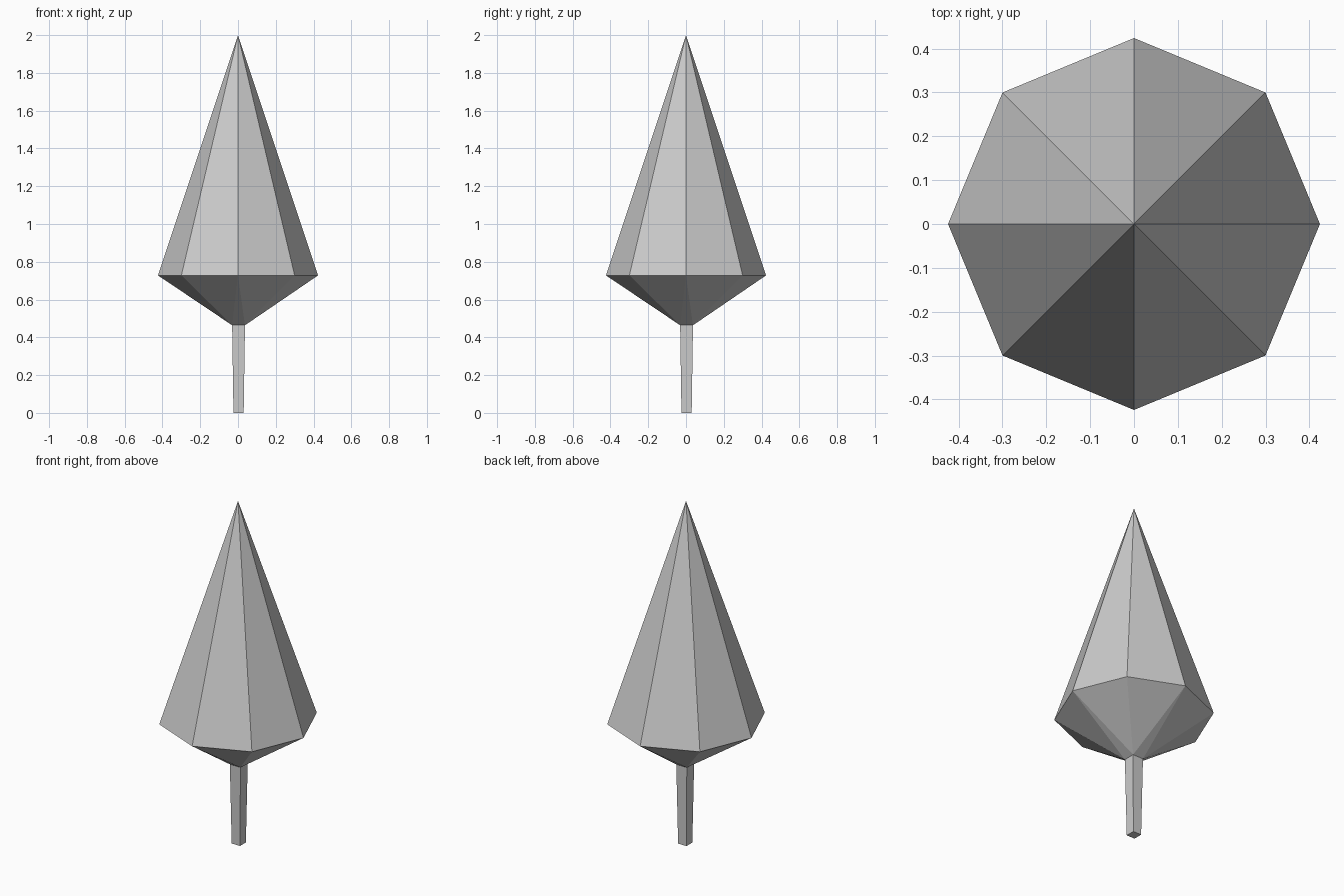
import bpy, bmesh
from math import sin, cos, pi

if "Cube" in bpy.data.objects:
    bpy.data.objects.remove(bpy.data.objects["Cube"])

Z_TRUNK, Z_RIM, Z_TOP = 0.464, 0.728, 2.0
RIM = 0.424
OFF = 0.003  # slight trunk offset


def ring(bm, n, radius, z, turn=0.0, off=0.0):
    return [bm.verts.new((radius * cos(turn + 2 * pi * i / n) + off,
                          radius * sin(turn + 2 * pi * i / n) + off, z))
            for i in range(n)]


def finish(bm, name):
    bmesh.ops.recalc_face_normals(bm, faces=bm.faces)
    mesh = bpy.data.meshes.new(name)
    bm.to_mesh(mesh)
    bm.free()
    bpy.context.collection.objects.link(bpy.data.objects.new(name, mesh))


HALF_TOP, HALF_BOTTOM = 0.034, 0.027

# Trunk: square post, slightly wider at the top
bm = bmesh.new()
low = ring(bm, 4, HALF_BOTTOM * 2 ** 0.5, 0, pi / 4, OFF)
high = ring(bm, 4, HALF_TOP * 2 ** 0.5, Z_TRUNK, pi / 4, OFF)
bm.faces.new(low)
bm.faces.new(high)
for i in range(4):
    j = (i + 1) % 4
    bm.faces.new((low[i], low[j], high[j], high[i]))
finish(bm, "trunk")

# Foliage: eight-sided cone, underside tapering to the square trunk
bm = bmesh.new()
rim = ring(bm, 8, RIM, Z_RIM)
base = ring(bm, 4, HALF_TOP * 2 ** 0.5, Z_TRUNK, pi / 4, OFF)
tip = bm.verts.new((0, 0, Z_TOP))
for i in range(8):
    a, b = rim[i], rim[(i + 1) % 8]
    bm.faces.new((a, b, tip))
    bm.faces.new((b, a, base[i // 2]))
for i in range(4):
    bm.faces.new((rim[2 * i], base[i - 1], base[i]))
bm.faces.new(base)
finish(bm, "foliage")
